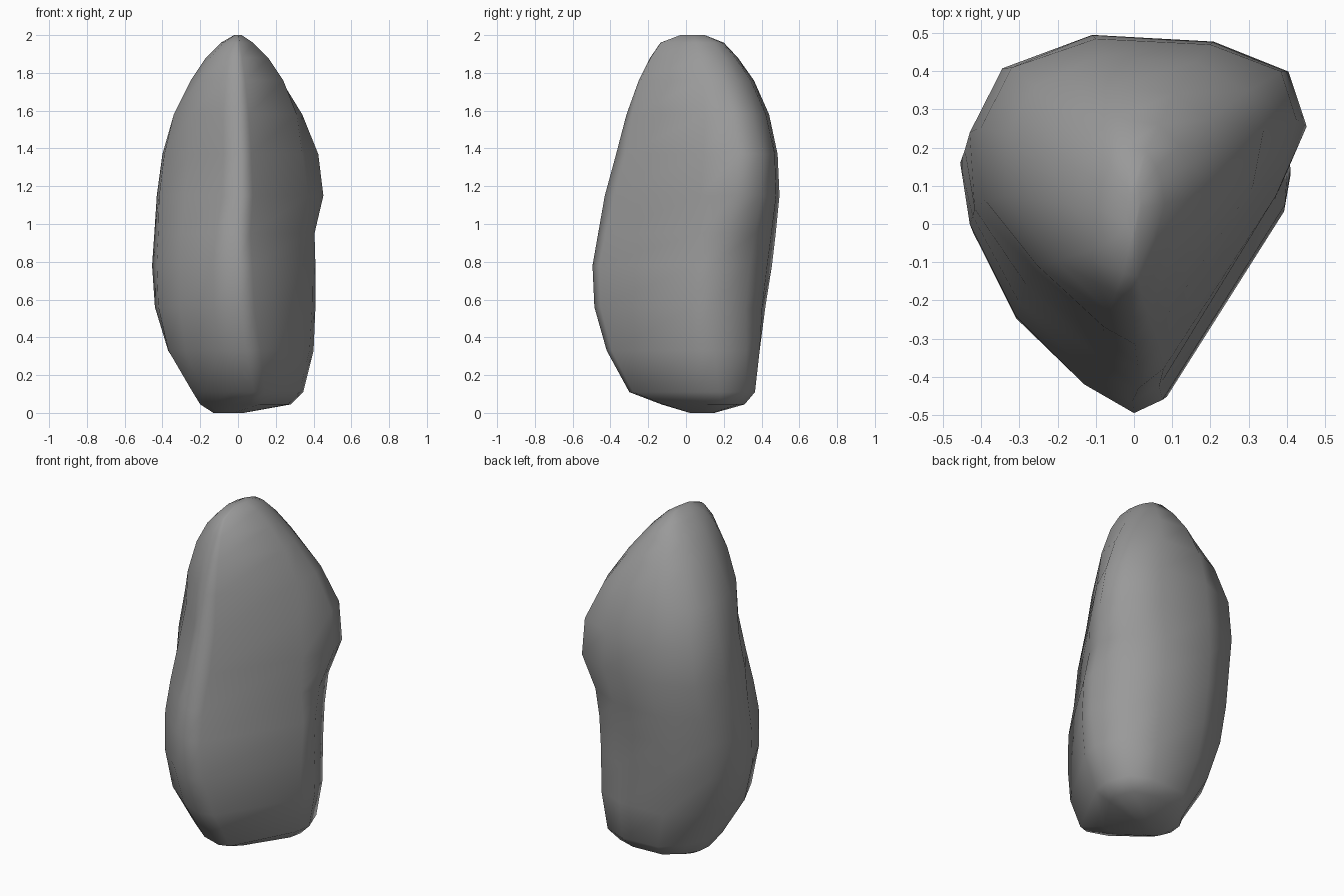
import bpy, bmesh, math

if "Cube" in bpy.data.objects:
    bpy.data.objects.remove(bpy.data.objects["Cube"])

# Plan outlines, counter-clockwise from the front ridge: low, middle and high on the rock
low = [(.08, -.30), (.14, -.28), (.32, .06), (.34, .17), (.29, .305), (.16, .355),
       (-.06, .34), (-.17, .24), (-.23, .12), (-.24, 0), (-.18, -.15), (-.04, -.26)]
mid = [(0, -.495), (.075, -.46), (.395, .05), (.41, .14), (.335, .335), (.15, .43),
       (-.14, .455), (-.37, .33), (-.455, .16), (-.43, .0), (-.31, -.24), (-.13, -.42)]
high = [(.01, -.37), (.07, -.32), (.34, .09), (.425, .27), (.385, .395), (.20, .465),
        (-.10, .48), (-.32, .405), (-.40, .25), (-.39, .06), (-.26, -.12), (-.08, -.295)]

# Levels: height, then extents x min, x max, y min, y max
levels = [(0, -.13, .03, .02, .15), (.045, -.20, .28, -.13, .31), (.11, -.24, .345, -.30, .365),
          (.33, -.37, .40, -.42, .39), (.56, -.44, .41, -.485, .42), (.78, -.455, .41, -.495, .455),
          (.95, -.443, .405, -.465, .475), (1.15, -.43, .452, -.43, .495), (1.37, -.40, .425, -.37, .485),
          (1.58, -.34, .34, -.315, .44), (1.76, -.25, .24, -.25, .36), (1.88, -.17, .16, -.19, .275),
          (1.96, -.09, .08, -.135, .20), (2.0, -.02, .02, -.03, .10)]


def unit(points):
    """Scale an outline to fill the 0..1 square."""
    xs, ys = zip(*points)
    return [((x - min(xs)) / (max(xs) - min(xs)), (y - min(ys)) / (max(ys) - min(ys)))
            for x, y in points]


# The tip rounds off to an oval
angles = [math.atan2(v - .5, u - .5) for u, v in unit(high)]
tip = [(math.cos(a), math.sin(a)) for a in angles]
shapes = [(.1, low), (.65, mid), (.85, mid), (1.2, high), (1.4, high), (1.85, tip), (2.1, tip)]


def outline(z):
    """Blend the plan outlines for a height, filling the 0..1 square."""
    z = max(z, .1)
    for (z0, a), (z1, b) in zip(shapes, shapes[1:]):
        if z <= z1:
            t = (z - z0) / (z1 - z0)
            return unit([(p[0] + (q[0] - p[0]) * t, p[1] + (q[1] - p[1]) * t)
                         for p, q in zip(unit(a), unit(b))])


# Standing rock: skin the stacked outlines and cap both ends
bm = bmesh.new()
rings = [[bm.verts.new((x0 + u * (x1 - x0), y0 + v * (y1 - y0), z)) for u, v in outline(z)]
         for z, x0, x1, y0, y1 in levels]
for a, b in zip(rings, rings[1:]):
    for i in range(len(a)):
        j = (i + 1) % len(a)
        bm.faces.new((a[i], a[j], b[j], b[i]))
bm.faces.new(rings[0][::-1])
bm.faces.new(rings[-1])
for face in bm.faces:
    face.smooth = True
bmesh.ops.recalc_face_normals(bm, faces=bm.faces[:])
mesh = bpy.data.meshes.new("standing_rock")
bm.to_mesh(mesh)
bm.free()
rock = bpy.data.objects.new("standing_rock", mesh)
bpy.context.collection.objects.link(rock)

# Dark grey stone
stone = bpy.data.materials.new("dark_stone")
stone.diffuse_color = (.32, .32, .32, 1)
stone.use_nodes = True
stone.node_tree.nodes["Principled BSDF"].inputs["Base Color"].default_value = stone.diffuse_color
mesh.materials.append(stone)
